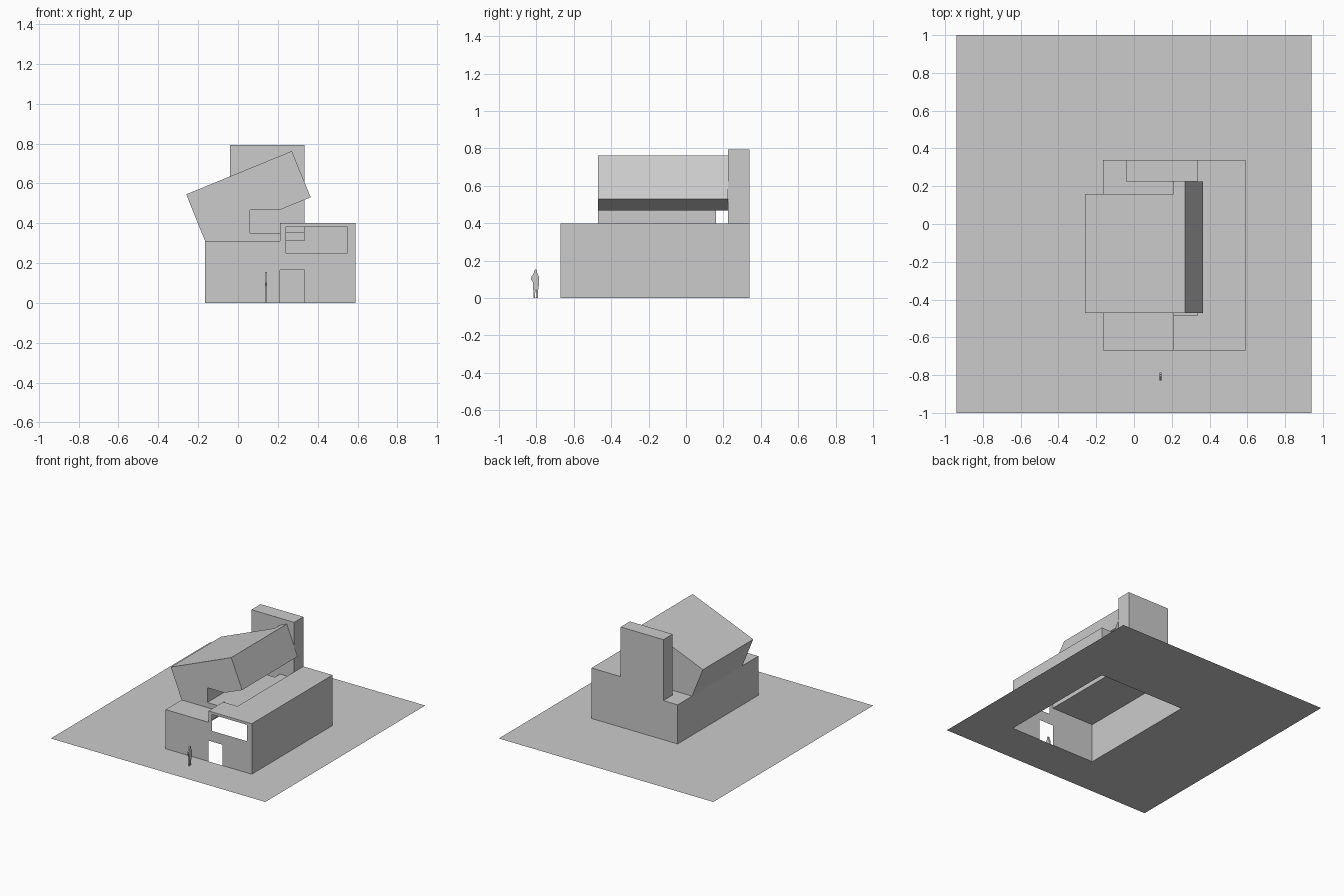
import bpy
import bmesh

cube = bpy.data.objects.get("Cube")
if cube:
    bpy.data.objects.remove(cube, do_unlink=True)

GREY = (0.6, 0.6, 0.6, 1)
mat = bpy.data.materials.new("matt grey")
mat.use_nodes = True
mat.diffuse_color = GREY
mat.node_tree.nodes["Principled BSDF"].inputs["Base Color"].default_value = GREY

# Main levels and lines of the house
LEFT, STEP, LINE, RIGHT = -0.165, 0.21, 0.335, 0.59
FRONT, BACK = -0.67, 0.34
LOW, TROUGH, HIGH = 0.31, 0.35, 0.4
UP_FRONT, UP_BACK, TOWER_Y = -0.47, 0.16, 0.225
PIT_Y = -0.485


def finish(name, bm):
    mesh = bpy.data.meshes.new(name)
    bm.to_mesh(mesh)
    bm.free()
    mesh.materials.append(mat)
    obj = bpy.data.objects.new(name, mesh)
    bpy.context.collection.objects.link(obj)
    return obj


def sheet(name, axis, at, us, vs, keep=lambda u, v: True, flip=False):
    """Thin panel across one axis; cells whose centre fails keep() stay open."""
    place = {"x": lambda u, v: (at, u, v),
             "y": lambda u, v: (u, at, v),
             "z": lambda u, v: (u, v, at)}[axis]
    bm = bmesh.new()
    grid = [[bm.verts.new(place(u, v)) for v in vs] for u in us]
    for i in range(len(us) - 1):
        for j in range(len(vs) - 1):
            if keep((us[i] + us[i + 1]) / 2, (vs[j] + vs[j + 1]) / 2):
                f = bm.faces.new((grid[i][j], grid[i + 1][j],
                                  grid[i + 1][j + 1], grid[i][j + 1]))
                if flip:
                    f.normal_flip()
    loose = [v for v in bm.verts if not v.link_faces]
    bmesh.ops.delete(bm, geom=loose, context="VERTS")
    return finish(name, bm)


def prism(name, profile, start, end, axis="y"):
    """Solid made by pushing a flat profile along x or y."""
    bm = bmesh.new()
    along = (lambda t, a, b: (a, t, b)) if axis == "y" else (lambda t, a, b: (t, a, b))
    rings = [[bm.verts.new(along(t, a, b)) for a, b in profile] for t in (start, end)]
    n = len(profile)
    for i in range(n):
        k = (i + 1) % n
        bm.faces.new((rings[0][i], rings[0][k], rings[1][k], rings[1][i]))
    for ring in rings:
        bm.faces.new(ring)
    bmesh.ops.recalc_face_normals(bm, faces=bm.faces)
    return finish(name, bm)


def inside(a, low, high):
    return low < a < high


# Ground with an opening under the hollow house
sheet("ground", "z", 0, [-0.94, LEFT, RIGHT, 0.94], [-1, FRONT, BACK, 1],
      lambda x, y: not (inside(x, LEFT, RIGHT) and inside(y, FRONT, BACK)))


# Front wall with doorway, long window and stepped top
def front_solid(x, z):
    door = inside(x, STEP, LINE) and z < 0.165
    window = inside(x, 0.24, 0.55) and inside(z, 0.25, 0.38)
    above_step = x < STEP and z > LOW
    return not (door or window or above_step)


sheet("front_wall", "y", FRONT, [LEFT, STEP, 0.24, LINE, 0.55, RIGHT],
      [0, 0.165, 0.25, LOW, 0.38, HIGH], front_solid)

# Other outer walls
sheet("back_wall", "y", BACK, [LEFT, LINE, RIGHT], [0, LOW, HIGH],
      lambda x, z: x > LINE or z < LOW, flip=True)
sheet("left_wall", "x", RIGHT, [FRONT, BACK], [0, HIGH])
sheet("right_wall", "x", LEFT, [FRONT, BACK], [0, LOW], flip=True)

# Two roof levels, the step between them and the sunken trough
sheet("low_roof", "z", LOW, [LEFT, STEP], [FRONT, BACK])
sheet("high_roof", "z", HIGH, [STEP, LINE, RIGHT], [FRONT, PIT_Y, TOWER_Y, BACK],
      lambda x, y: x > LINE or not inside(y, PIT_Y, TOWER_Y))
sheet("roof_step", "x", STEP, [FRONT, UP_FRONT, BACK], [LOW, TROUGH, HIGH],
      lambda y, z: y < UP_FRONT or z < TROUGH, flip=True)
sheet("trough_floor", "z", TROUGH, [STEP, LINE], [PIT_Y, TOWER_Y])
sheet("trough_side", "x", LINE, [PIT_Y, TOWER_Y], [TROUGH, HIGH], flip=True)
sheet("trough_end", "y", PIT_Y, [STEP, LINE], [TROUGH, HIGH], flip=True)

# Tilted upper storey with a passage cut through its underside
eave, peak, tip, heel = (-0.26, 0.545), (0.27, 0.762), (0.365, 0.53), (STEP, 0.467)
prism("upper_storey",
      [(LEFT, LOW), eave, peak, tip, heel, (0.06, 0.467), (0.06, TROUGH),
       (STEP, TROUGH), (STEP, LOW)], UP_FRONT, UP_BACK)
prism("upper_storey_link", [heel, (STEP, 0.737), peak, tip], UP_BACK, TOWER_Y)

# Tower slab at the back
prism("tower", [(-0.04, LOW), (-0.04, 0.793), (LINE, 0.793), (LINE, LOW)],
      TOWER_Y, BACK)

# Standing figure: flat body silhouette and two legs
prism("figure_body",
      [(-0.817, 0.045), (-0.819, 0.085), (-0.829, 0.1), (-0.826, 0.116),
       (-0.815, 0.13), (-0.81, 0.15), (-0.804, 0.156), (-0.797, 0.15),
       (-0.795, 0.13), (-0.787, 0.115), (-0.785, 0.08), (-0.79, 0.045)],
      0.135, 0.146, axis="x")
for side, y in (("right", -0.811), ("left", -0.796)):
    prism("figure_leg_" + side,
          [(y - 0.006, 0.05), (y + 0.006, 0.05), (y + 0.004, 0.008),
           (y + 0.006, 0), (y - 0.006, 0), (y - 0.004, 0.008)],
          0.137, 0.143, axis="x")
